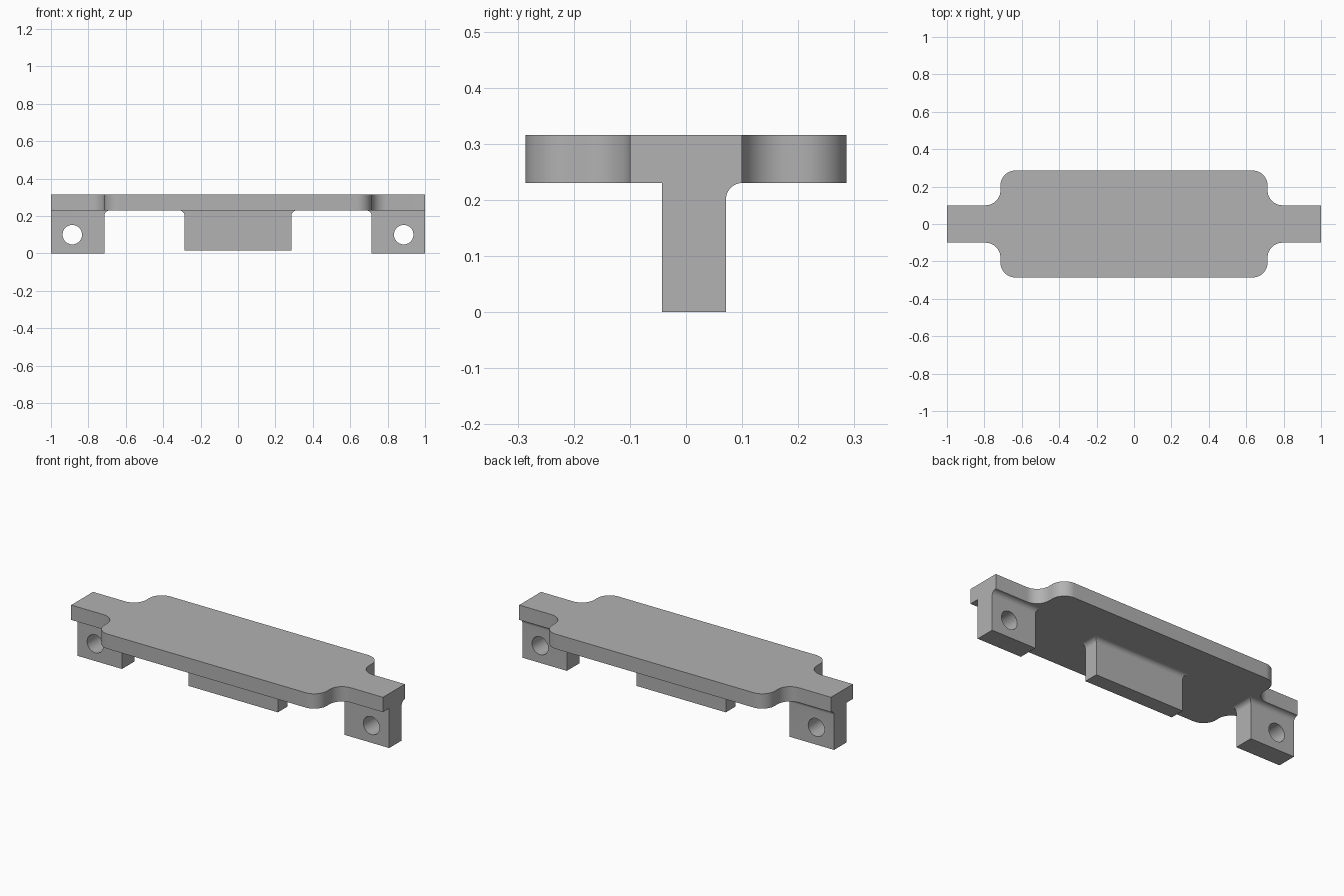
import bpy, bmesh
from math import sin, cos, pi

cube = bpy.data.objects.get("Cube")
if cube:
    bpy.data.objects.remove(cube, do_unlink=True)

UNDERSIDE, TOP = 0.23, 0.316
FILLET, STEPS = 0.0286, 10

grey = bpy.data.materials.new("plain_grey")
grey.use_nodes = True
grey.diffuse_color = (0.445, 0.445, 0.445, 1)
grey.node_tree.nodes["Principled BSDF"].inputs["Base Color"].default_value = grey.diffuse_color


def loft(name, rings):
    """Closed solid through a stack of rings with equal point counts."""
    bm = bmesh.new()
    loops = [[bm.verts.new(p) for p in ring] for ring in rings]
    for low, high in zip(loops, loops[1:]):
        for i in range(len(low)):
            j = (i + 1) % len(low)
            bm.faces.new((low[i], low[j], high[j], high[i]))
    bm.faces.new(loops[0][::-1])
    bm.faces.new(loops[-1])
    bmesh.ops.recalc_face_normals(bm, faces=bm.faces)
    mesh = bpy.data.meshes.new(name)
    bm.to_mesh(mesh)
    bm.free()
    mesh.materials.append(grey)
    obj = bpy.data.objects.new(name, mesh)
    bpy.context.collection.objects.link(obj)
    return obj


def select(obj):
    bpy.ops.object.select_all(action='DESELECT')
    obj.select_set(True)
    bpy.context.view_layer.objects.active = obj


def smooth(obj):
    select(obj)
    bpy.ops.object.shade_smooth_by_angle(angle=pi / 6)


def arc(cx, cy, r, start, end, n=14):
    angles = [start + (end - start) * i / n for i in range(n + 1)]
    return [(cx + r * cos(a), cy + r * sin(a)) for a in angles]


def flared_block(name, x0, x1, y0, y1, z0, grow_x0, grow_x1):
    """Block whose rear and chosen ends fillet out into the plate."""
    levels = [(0, z0)]
    for i in range(STEPS + 1):
        t = pi / 2 * i / STEPS
        levels.append((FILLET * (1 - cos(t)), UNDERSIDE - FILLET * (1 - sin(t))))
    rings = []
    for d, z in levels:
        a, b, back = x0 - d * grow_x0, x1 + d * grow_x1, y1 + d
        rings.append([(a, y0, z), (b, y0, z), (b, back, z), (a, back, z)])
    return loft(name, rings)


# Top plate with rounded shoulders and a narrow arm at each end
body_x, body_y, arm_y, r = 0.714, 0.286, 0.1, 0.08
quarter = [(1, arm_y)]
quarter += arc(body_x + r, arm_y + r, r, 1.5 * pi, pi)
quarter += arc(body_x - r, body_y - r, r, 0, pi / 2)
half = quarter + [(-x, y) for x, y in reversed(quarter)]
outline = half + [(x, -y) for x, y in reversed(half)]
smooth(loft("top_plate", [[(x, y, z) for x, y in outline] for z in (UNDERSIDE, TOP)]))

# Centre block under the plate
smooth(flared_block("centre_block", -0.286, 0.286, -0.043, 0.043, 0.016, 1, 1))

# Drilled mounting lugs under the arms
for side, sign in (("left", 1), ("right", -1)):
    x0, x1 = sorted((sign * body_x, sign))
    lug = flared_block(side + "_lug", x0, x1, -0.043, 0.0714, 0, sign > 0, sign < 0)
    circle = arc(sign * 0.886, 0.1, 0.052, 0, 2 * pi, 40)[:-1]
    cutter = loft("hole_cutter", [[(x, y, z) for x, z in circle] for y in (-0.2, 0.2)])
    cutter.hide_render = True
    hole = lug.modifiers.new("hole", 'BOOLEAN')
    hole.operation = 'DIFFERENCE'
    hole.solver = 'EXACT'
    hole.object = cutter
    select(lug)
    bpy.ops.object.modifier_apply(modifier=hole.name)
    bpy.data.objects.remove(cutter, do_unlink=True)
    smooth(lug)
